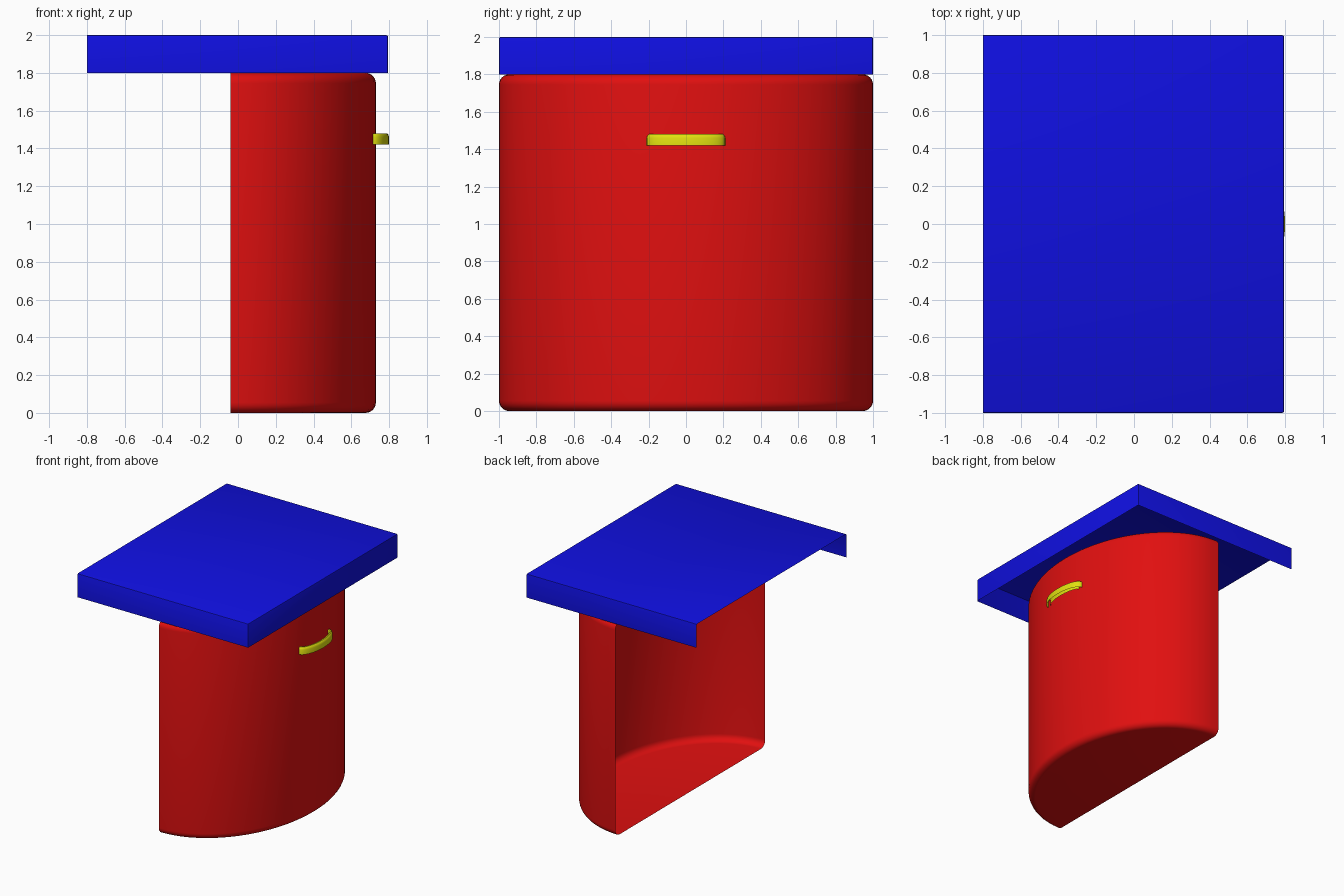
import bpy, bmesh
from math import sin, cos, pi, radians

cube = bpy.data.objects.get("Cube")
if cube:
    bpy.data.objects.remove(cube, do_unlink=True)


def material(name, rgb):
    m = bpy.data.materials.new(name)
    m.use_nodes = True
    m.diffuse_color = (*rgb, 1)
    m.node_tree.nodes["Principled BSDF"].inputs["Base Color"].default_value = (*rgb, 1)
    return m


RED = material("red", (0.75, 0.005, 0.005))
BLUE = material("blue", (0.005, 0.005, 0.75))
YELLOW = material("yellow", (0.75, 0.75, 0.005))


def finish(bm, name, mat):
    mesh = bpy.data.meshes.new(name)
    bm.to_mesh(mesh)
    bm.free()
    mesh.shade_smooth()
    mesh.set_sharp_from_angle(angle=radians(35))
    mesh.materials.append(mat)
    obj = bpy.data.objects.new(name, mesh)
    bpy.context.collection.objects.link(obj)
    return obj


def half_ellipse_shell(name, mat, x0, rx, ry, profile, steps, capped):
    """Sweep (inset, height) profile points around a half ellipse facing +x."""
    bm = bmesh.new()
    rings = []
    for inset, z in profile:
        angles = [pi * i / steps - pi / 2 for i in range(steps + 1)]
        rings.append([bm.verts.new((x0 + (rx - inset) * cos(a), (ry - inset) * sin(a), z))
                      for a in angles])
    for low, high in zip(rings, rings[1:]):
        for i in range(steps):
            bm.faces.new((low[i], low[i + 1], high[i + 1], high[i]))
    if capped:
        bm.faces.new(rings[0][::-1])
        bm.faces.new(rings[-1])
    return finish(bm, name, mat)


# Drum: half-oval shell, open on its flat side, with rounded rims
R, TOP = 0.055, 1.8
rim = [(R * (1 - sin(a)), R * (1 - cos(a))) for a in (pi / 2 * i / 6 for i in range(7))]
drum_profile = rim + [(inset, TOP - z) for inset, z in reversed(rim)]
half_ellipse_shell("drum", RED, -0.04, 0.77, 1.0, drum_profile, 40, True)

# Handle: bowed channel, open underneath
W, LOW, HIGH = 0.035, 1.42, 1.48
outer = [(0, LOW), (0, HIGH - 0.02), (0.004, HIGH - 0.007), (0.012, HIGH)]
handle_profile = outer + [(W - inset, z) for inset, z in reversed(outer)]
half_ellipse_shell("handle", YELLOW, 0.715, 0.085, 0.21, handle_profile, 20, False)

# Lid: thin tray turned upside down, open on the -x side
bm = bmesh.new()
bmesh.ops.create_cube(bm, size=1)
for v in bm.verts:
    v.co.x *= 1.595
    v.co.y *= 2
    v.co.z = 1.9 + 0.2 * v.co.z
    v.co.x -= 0.0025
open_faces = [f for f in bm.faces if f.normal.z < -0.5 or f.normal.x < -0.5]
bmesh.ops.delete(bm, geom=open_faces, context='FACES')
edges = [e for e in bm.edges if len(e.link_faces) == 2]
bmesh.ops.bevel(bm, geom=edges, offset=0.01, segments=2, profile=0.5, affect='EDGES')
finish(bm, "lid", BLUE)
